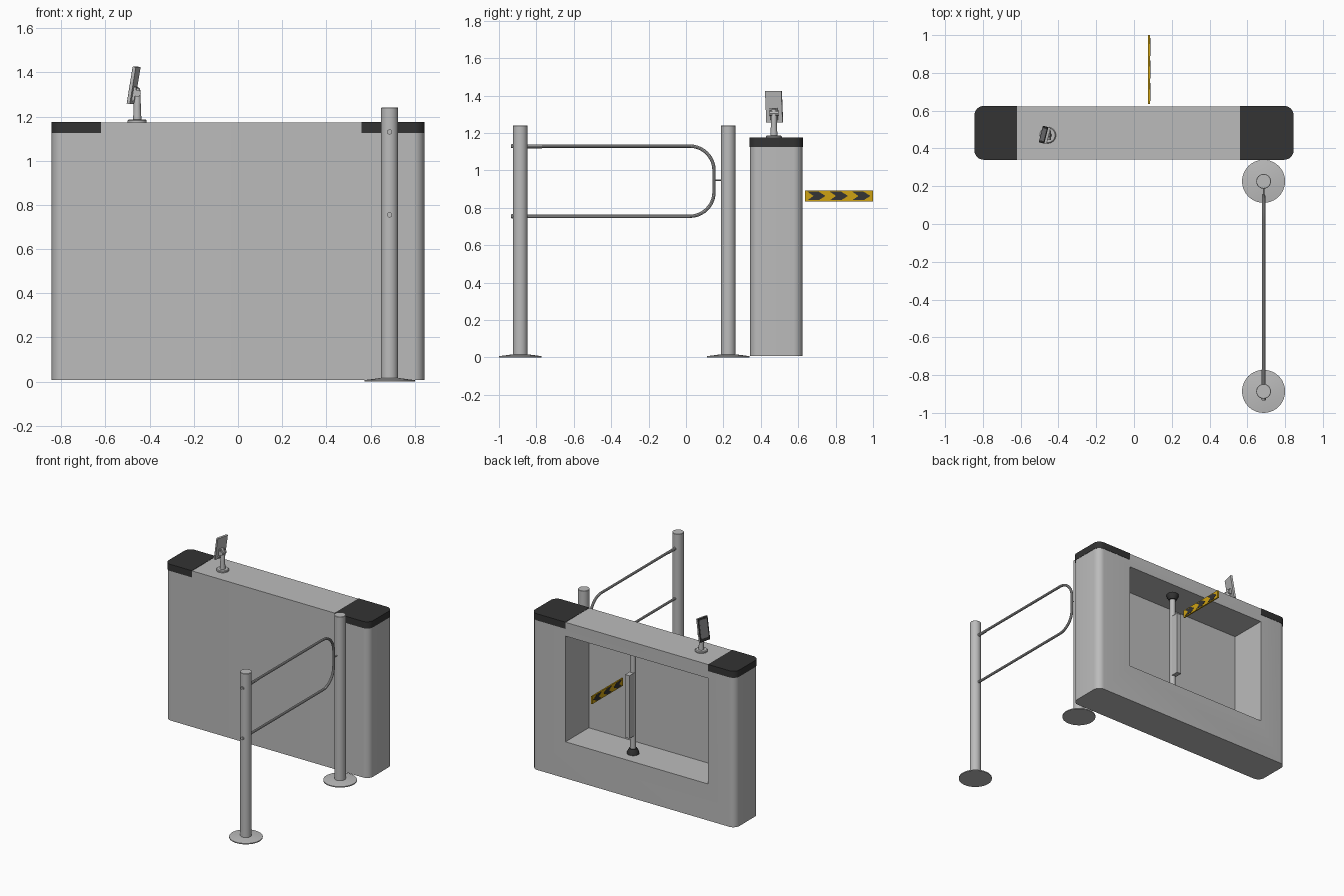
import bpy, bmesh, math
from mathutils import Matrix, Vector

if "Cube" in bpy.data.objects:
    bpy.data.objects.remove(bpy.data.objects["Cube"])


def material(name, rgb):
    m = bpy.data.materials.new(name)
    m.diffuse_color = (*rgb, 1)
    m.use_nodes = True
    m.node_tree.nodes["Principled BSDF"].inputs["Base Color"].default_value = m.diffuse_color
    return m


STEEL = material("brushed_grey", (0.5, 0.5, 0.5))
DARK = material("dark_plastic", (0.033, 0.033, 0.033))
YELLOW = material("warning_yellow", (0.62, 0.36, 0.006))
GLASS = material("screen_grey", (0.22, 0.22, 0.23))


def finish(name, bm, mat, matrix=None):
    bmesh.ops.recalc_face_normals(bm, faces=bm.faces)
    me = bpy.data.meshes.new(name)
    bm.to_mesh(me)
    bm.free()
    me.materials.append(mat)
    ob = bpy.data.objects.new(name, me)
    bpy.context.collection.objects.link(ob)
    if matrix:
        ob.matrix_world = matrix
    smooth(ob)
    return ob


def smooth(ob):
    bpy.ops.object.select_all(action='DESELECT')
    ob.select_set(True)
    bpy.context.view_layer.objects.active = ob
    bpy.ops.object.shade_smooth_by_angle(angle=math.radians(35))


def box(name, lo, hi, mat, matrix=None):
    bm = bmesh.new()
    bmesh.ops.create_cube(bm, size=1)
    for v in bm.verts:
        v.co = Vector([l + (c + 0.5) * (h - l) for l, h, c in zip(lo, hi, v.co)])
    return finish(name, bm, mat, matrix)


def prism(name, pts, vec, mat):
    """Extrude a closed outline of 3D points along vec."""
    bm = bmesh.new()
    f = bm.faces.new([bm.verts.new(p) for p in pts])
    r = bmesh.ops.extrude_face_region(bm, geom=[f])
    vs = [g for g in r["geom"] if isinstance(g, bmesh.types.BMVert)]
    bmesh.ops.translate(bm, verts=vs, vec=vec)
    return finish(name, bm, mat)


def lathe(name, x, y, profile, mat, n=32):
    """Revolve (radius, z) points around a vertical axis, closing both ends."""
    bm = bmesh.new()
    rings = [[bm.verts.new((x + r * math.cos(2 * math.pi * i / n),
                            y + r * math.sin(2 * math.pi * i / n), z)) for i in range(n)]
             for r, z in profile]
    for a, b in zip(rings, rings[1:]):
        for i in range(n):
            bm.faces.new((a[i], a[(i + 1) % n], b[(i + 1) % n], b[i]))
    bm.faces.new(rings[0])
    bm.faces.new(rings[-1])
    return finish(name, bm, mat)


def tube(name, pts, r, mat):
    cu = bpy.data.curves.new(name, 'CURVE')
    cu.dimensions = '3D'
    cu.bevel_depth, cu.bevel_resolution, cu.use_fill_caps = r, 3, True
    sp = cu.splines.new('POLY')
    sp.points.add(len(pts) - 1)
    for p, co in zip(sp.points, pts):
        p.co = (*co, 1)
    cu.materials.append(mat)
    ob = bpy.data.objects.new(name, cu)
    bpy.context.collection.objects.link(ob)
    bpy.ops.object.select_all(action='DESELECT')
    ob.select_set(True)
    bpy.context.view_layer.objects.active = ob
    bpy.ops.object.convert(target='MESH')
    smooth(bpy.context.object)


def outline(x0, x1, y0, y1, z, rl, rr, n=8):
    """Rectangle with rounded left (rl) and right (rr) corners."""
    pts = []
    for k, (cx, cy, r) in enumerate(((x1, y1, rr), (x0, y1, rl), (x0, y0, rl), (x1, y0, rr))):
        if r == 0:
            pts.append((cx, cy, z))
            continue
        ox = cx - r if cx == x1 else cx + r
        oy = cy - r if cy == y1 else cy + r
        for i in range(n + 1):
            a = math.pi / 2 * (k + i / n)
            pts.append((ox + r * math.cos(a), oy + r * math.sin(a), z))
    return pts


# Cabinet with a deep recess opening to the back
cabinet = prism("cabinet", outline(-0.843, 0.843, 0.342, 0.623, 0.007, 0.05, 0.05),
                (0, 0, 1.166), STEEL)
cutter = box("recess_cutter", (-0.62, 0.348, 0.28), (0.56, 0.8, 1.07), STEEL)
cutter.hide_render = True
mod = cabinet.modifiers.new("recess", 'BOOLEAN')
mod.operation, mod.object, mod.solver = 'DIFFERENCE', cutter, 'EXACT'
bpy.context.view_layer.objects.active = cabinet
bpy.ops.object.modifier_apply(modifier="recess")
bpy.data.objects.remove(cutter)
smooth(cabinet)

# Dark end caps
prism("left_cap", outline(-0.845, -0.62, 0.34, 0.625, 1.125, 0.05, 0), (0, 0, 0.05), DARK)
prism("right_cap", outline(0.56, 0.845, 0.34, 0.625, 1.125, 0, 0.05), (0, 0, 0.05), DARK)

# Pivot pole inside the recess with dark collars and clamp
PX, PY = 0.08, 0.51
lathe("pivot_pole", PX, PY, [(0.02, 0.285), (0.02, 1.065)], STEEL, 24)
lathe("lower_collar", PX, PY, [(0.042, 0.28), (0.04, 0.295), (0.027, 0.32)], DARK, 24)
lathe("upper_collar", PX, PY, [(0.027, 1.03), (0.04, 1.055), (0.042, 1.07)], DARK, 24)
box("arm_clamp", (PX - 0.018, 0.52, 0.42), (PX + 0.018, 0.58, 0.89), STEEL)

# Barrier arm with chevrons on both sides
box("barrier_arm", (PX - 0.005, 0.635, 0.835), (PX + 0.005, 1.0, 0.892), YELLOW)
for i in range(3):
    y, z0, zm, z1 = 0.65 + 0.12 * i, 0.841, 0.8635, 0.886
    shape = [(0, z0), (0.06, z0), (0.096, zm), (0.06, z1), (0, z1), (0.032, zm)]
    prism(f"chevron_{i + 1}", [(PX - 0.0065, y + a, z) for a, z in shape], (0.013, 0, 0), DARK)

# Railing posts with floor flanges
RX, POSTS = 0.686, (("outer", -0.886), ("inner", 0.226))
for label, y in POSTS:
    lathe(f"{label}_post", RX, y, [(0.039, 0.005), (0.039, 1.238), (0.037, 1.24)], STEEL)
    lathe(f"{label}_flange", RX, y, [(0.114, 0), (0.114, 0.007), (0.045, 0.016)], STEEL, 40)

# Looped handrail
R, ZT, ZB, YC = 0.13, 1.13, 0.755, 0.02
path = [(RX, -0.935, ZT)]
path += [(RX, YC + R * math.sin(a), ZT - R + R * math.cos(a))
         for a in [math.pi / 2 * i / 10 for i in range(11)]]
path += [(RX, YC + R * math.cos(a), ZB + R - R * math.sin(a))
         for a in [math.pi / 2 * i / 10 for i in range(11)]]
path.append((RX, -0.935, ZB))
tube("handrail", path, 0.0095, STEEL)
for label, z in (("upper", ZT), ("lower", ZB)):
    tube(f"{label}_rail_end", [(RX, -0.932, z), (RX, -0.92, z)], 0.012, STEEL)
tube("upper_rail_sleeve", [(RX, -0.86, ZT - 0.002), (RX, -0.77, ZT - 0.002)], 0.0105, STEEL)
tube("rail_pin", [(RX, 0.15, 0.948), (RX, 0.2, 0.948)], 0.004, STEEL)

# Reader stand: disc, tapered neck, rounded head and hinge
KX, KY = -0.456, 0.47
lathe("reader_base", KX, KY, [(0.043, 1.172), (0.043, 1.181), (0.038, 1.186)], STEEL)
lathe("reader_neck", KX, KY, [(0.019, 1.184), (0.016, 1.25), (0.015, 1.315),
                              (0.011, 1.327), (0.004, 1.332)], STEEL, 20)
tube("reader_hinge", [(KX, KY - 0.024, 1.305), (KX, KY + 0.024, 1.305)], 0.016, STEEL)

# Tilted reader panel with dark bezel and screen
tilt = (Matrix.Translation((-0.472, 0.471, 1.341)) @ Matrix.Rotation(math.radians(-14), 4, 'Z')
        @ Matrix.Rotation(math.radians(9.5), 4, 'Y'))
box("reader_body", (-0.006, -0.045, -0.085), (0.007, 0.045, 0.085), STEEL, tilt)
box("reader_bezel", (-0.008, -0.044, -0.084), (-0.005, 0.044, 0.084), DARK, tilt)
box("reader_screen", (-0.009, -0.033, -0.062), (-0.006, 0.033, 0.07), GLASS, tilt)
box("reader_bracket", (0.004, -0.02, -0.07), (0.018, 0.02, -0.005), STEEL, tilt)
